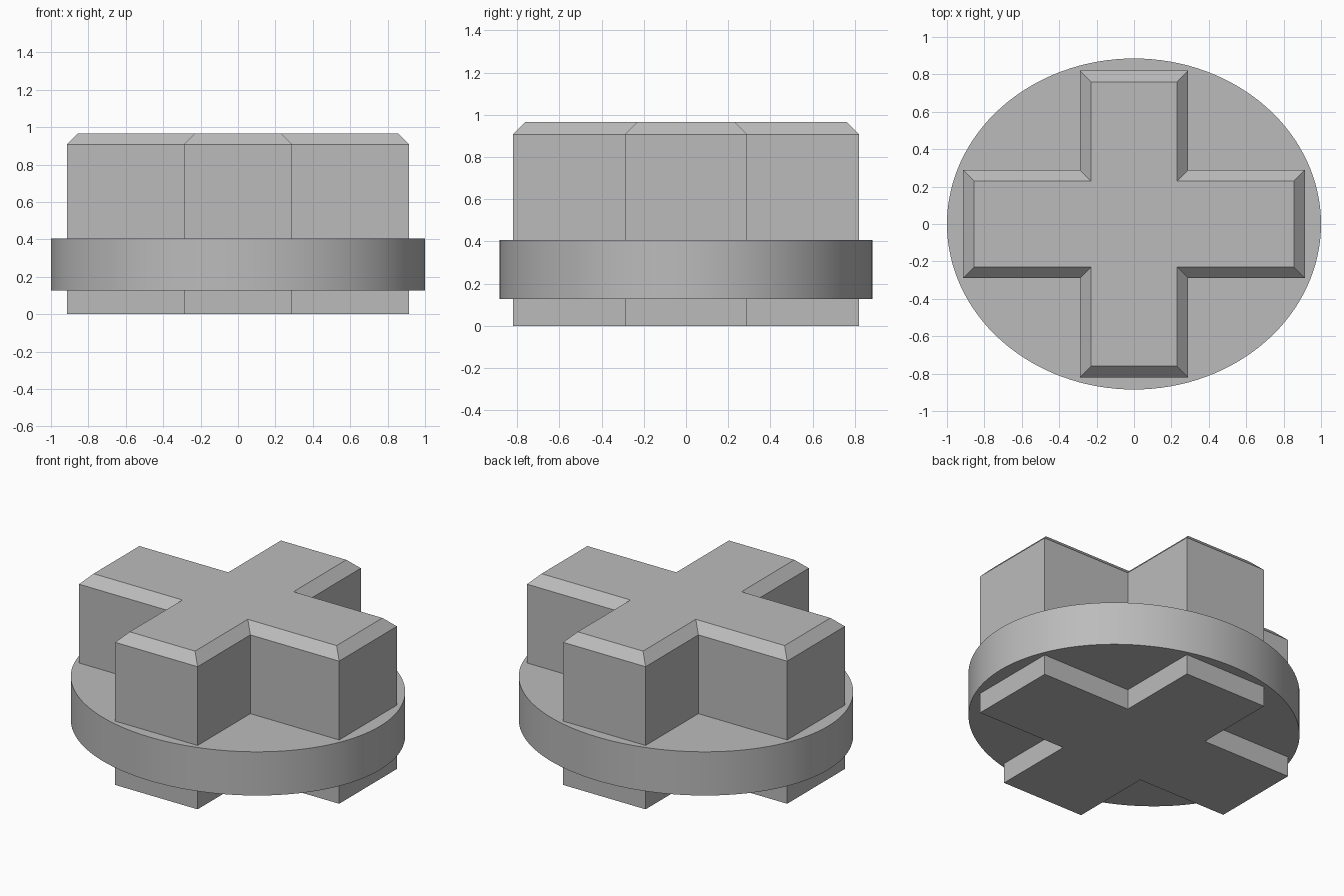
import bpy
import bmesh
import math

cube = bpy.data.objects.get("Cube")
if cube:
    bpy.data.objects.remove(cube, do_unlink=True)

grey = bpy.data.materials.new("plain grey")
grey.use_nodes = True
colour = (0.5, 0.5, 0.5, 1)
grey.diffuse_color = colour
grey.node_tree.nodes["Principled BSDF"].inputs["Base Color"].default_value = colour


def cross_outline(inset):
    """Cross-shaped outline, counter-clockwise, shrunk by the inset."""
    x, y, w = 0.915 - inset, 0.82 - inset, 0.29 - inset
    quarter = [(x, w), (w, w), (w, y)]
    mirrored = [(-px, py) for px, py in reversed(quarter)]
    half = quarter + mirrored
    return half + [(-px, -py) for px, py in half]


def ellipse_outline(rx, ry, count):
    angles = [2 * math.pi * i / count for i in range(count)]
    return [(rx * math.cos(a), ry * math.sin(a)) for a in angles]


def loft(name, sections):
    """Solid through a stack of (outline, height) sections."""
    bm = bmesh.new()
    rings = [[bm.verts.new((x, y, z)) for x, y in outline] for outline, z in sections]
    for low, high in zip(rings, rings[1:]):
        n = len(low)
        for i in range(n):
            j = (i + 1) % n
            bm.faces.new((low[i], low[j], high[j], high[i]))
    bm.faces.new(rings[0][::-1])
    bm.faces.new(rings[-1])
    mesh = bpy.data.meshes.new(name)
    bm.to_mesh(mesh)
    bm.free()
    mesh.materials.append(grey)
    obj = bpy.data.objects.new(name, mesh)
    bpy.context.collection.objects.link(obj)
    return obj


# Cross-shaped plug with a chamfered top edge
chamfer = 0.06
top = 0.967
loft("cross_plug", [
    (cross_outline(0), 0),
    (cross_outline(0), top - chamfer),
    (cross_outline(chamfer), top),
])

# Oval flange around the plug
disc = ellipse_outline(1, 0.885, 128)
flange = loft("oval_flange", [(disc, 0.128), (disc, 0.406)])
bpy.ops.object.select_all(action="DESELECT")
flange.select_set(True)
bpy.context.view_layer.objects.active = flange
bpy.ops.object.shade_smooth_by_angle(angle=math.radians(30))
